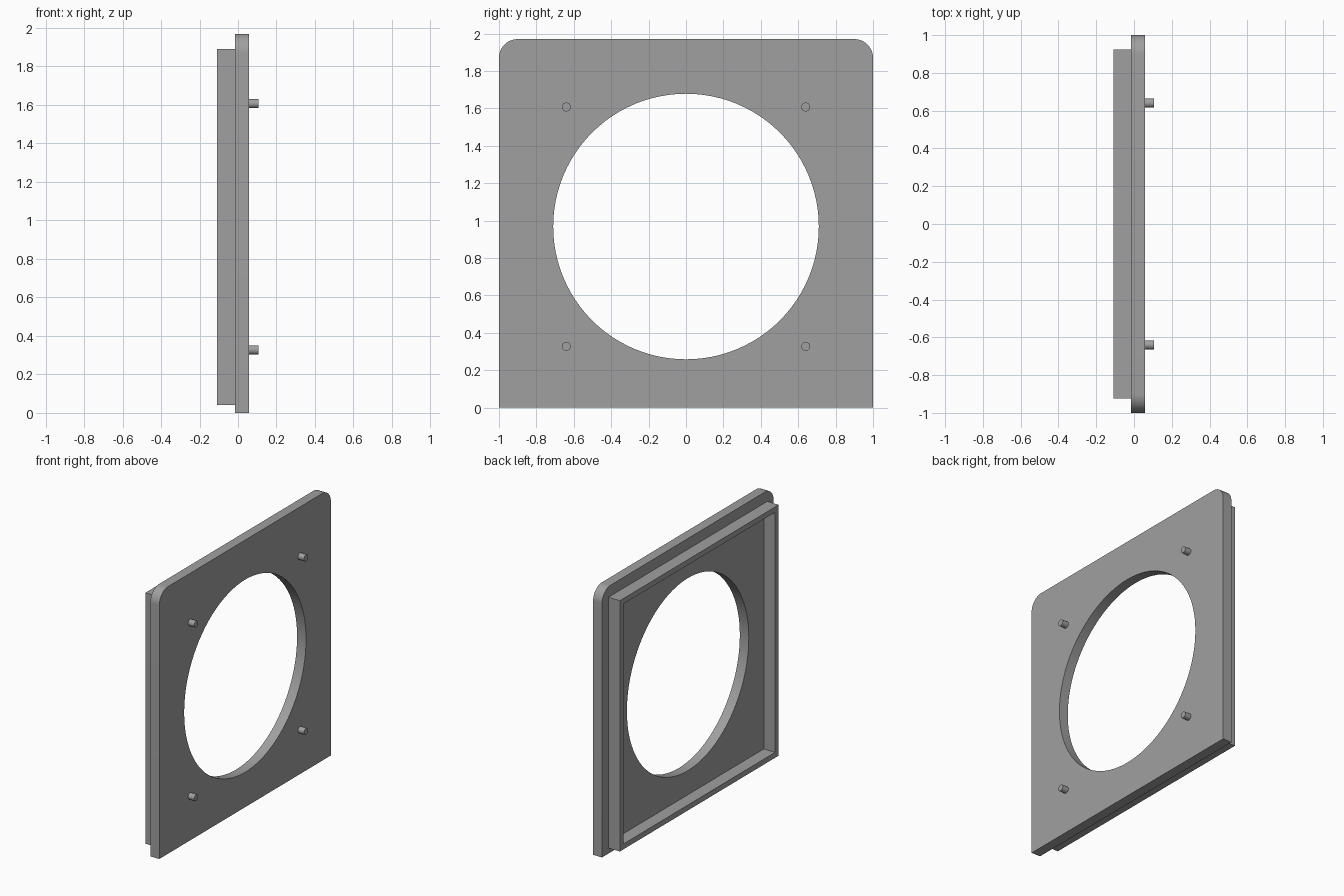
import bpy, bmesh
from math import pi, cos, sin
from mathutils import Vector

cube = bpy.data.objects.get("Cube")
if cube:
    bpy.data.objects.remove(cube)

grey = bpy.data.materials.new("mid grey")
grey.use_nodes = True
GREY = (0.35, 0.35, 0.35, 1)
grey.diffuse_color = GREY
grey.node_tree.nodes["Principled BSDF"].inputs["Base Color"].default_value = GREY


def arc(cy, cz, r, start, end, steps):
    """Points (y, z) along an arc."""
    angles = [start + (end - start) * i / steps for i in range(steps + 1)]
    return [(cy + r * cos(a), cz + r * sin(a)) for a in angles]


def circle(cy, cz, r, steps):
    return arc(cy, cz, r, 0, 2 * pi, steps)[:-1]


def rectangle(half, low, high):
    return [(-half, low), (half, low), (half, high), (-half, high)]


def plate(name, loops, x0, x1):
    """Extrude an outline, with optional hole loops, from x0 to x1."""
    bm = bmesh.new()
    edges = []
    for loop in loops:
        verts = [bm.verts.new((x0, y, z)) for y, z in loop]
        edges += [bm.edges.new((verts[i - 1], verts[i])) for i in range(len(verts))]
    bmesh.ops.triangle_fill(bm, edges=edges, use_beauty=True, normal=Vector((1, 0, 0)))
    result = bmesh.ops.extrude_face_region(bm, geom=bm.faces[:])
    moved = [v for v in result["geom"] if isinstance(v, bmesh.types.BMVert)]
    bmesh.ops.translate(bm, verts=moved, vec=(x1 - x0, 0, 0))
    bmesh.ops.recalc_face_normals(bm, faces=bm.faces[:])
    mesh = bpy.data.meshes.new(name)
    bm.to_mesh(mesh)
    bm.free()
    mesh.materials.append(grey)
    obj = bpy.data.objects.new(name, mesh)
    bpy.context.collection.objects.link(obj)
    bpy.ops.object.select_all(action="DESELECT")
    obj.select_set(True)
    bpy.context.view_layer.objects.active = obj
    bpy.ops.object.shade_smooth_by_angle(angle=pi / 6)
    return obj


BACK, FACE = -0.015, 0.058
HEIGHT, CORNER = 1.97, 0.1

# Face panel: square lower corners, rounded upper corners, round opening
outline = [(-1, 0), (1, 0)]
outline += arc(1 - CORNER, HEIGHT - CORNER, CORNER, 0, pi / 2, 12)
outline += arc(CORNER - 1, HEIGHT - CORNER, CORNER, pi / 2, pi, 12)
plate("face_panel", [outline, circle(0, 0.968, 0.71, 96)], BACK, FACE)

# Raised rectangular rim on the back
WALL = 0.04
plate("back_rim", [rectangle(0.925, 0.04, 1.89),
                   rectangle(0.925 - WALL, 0.04 + WALL, 1.89 - WALL)], -0.108, BACK)

# Four locating pegs around the opening
for side, y in (("left", 0.64), ("right", -0.64)):
    for level, z in (("lower", 0.327), ("upper", 1.607)):
        plate(f"{level}_{side}_peg", [circle(y, z, 0.024, 24)], FACE, 0.107)
